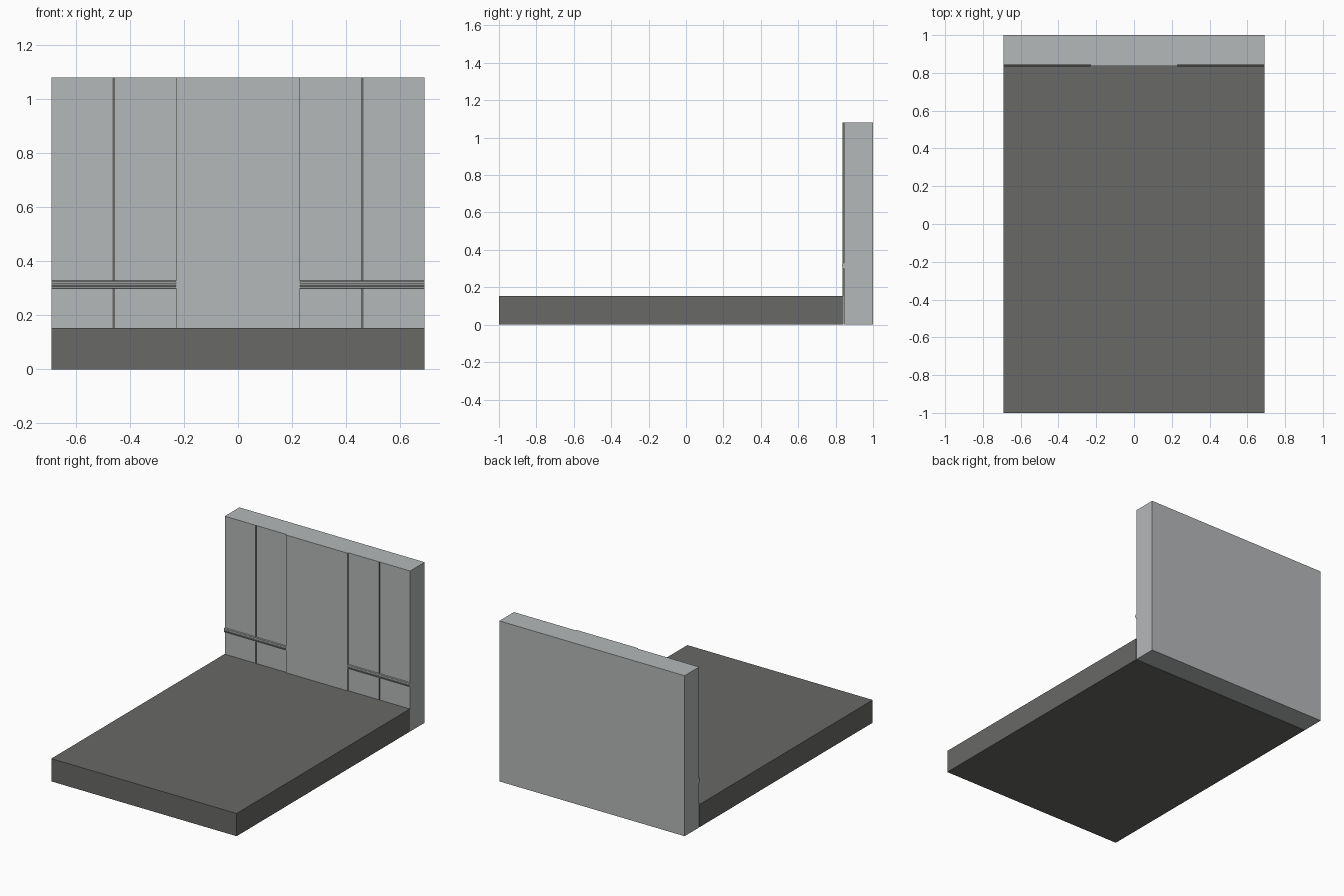
import bpy, bmesh

if "Cube" in bpy.data.objects:
    bpy.data.objects.remove(bpy.data.objects["Cube"])

def material(name, rgb):
    m = bpy.data.materials.new(name)
    m.diffuse_color = (*rgb, 1)
    m.use_nodes = True
    m.node_tree.nodes["Principled BSDF"].inputs["Base Color"].default_value = m.diffuse_color
    return m

light = material("light grey", (0.46, 0.48, 0.485))
dark = material("dark grey", (0.14, 0.14, 0.135))

def finish(name, bm, mat):
    bmesh.ops.recalc_face_normals(bm, faces=bm.faces)
    me = bpy.data.meshes.new(name)
    bm.to_mesh(me)
    bm.free()
    me.materials.append(mat)
    ob = bpy.data.objects.new(name, me)
    bpy.context.collection.objects.link(ob)
    return ob

def box(name, lo, hi, mat):
    bm = bmesh.new()
    bmesh.ops.create_cube(bm, size=1)
    for v in bm.verts:
        v.co = [lo[i] if v.co[i] < 0 else hi[i] for i in range(3)]
    return finish(name, bm, mat)

def extrude_x(name, profile, x0, x1, mat):
    # Sweep a (y, z) outline along x
    bm = bmesh.new()
    face = bm.faces.new([bm.verts.new((x0, y, z)) for y, z in profile])
    ext = bmesh.ops.extrude_face_region(bm, geom=[face])
    for g in ext["geom"]:
        if isinstance(g, bmesh.types.BMVert):
            g.co.x = x1
    return finish(name, bm, mat)

W, FRONT, TOP, FLOOR = 0.69, 0.845, 1.08, 0.153

# Floor slab and back wall
box("floor_slab", (-W, -1, 0), (W, 0.842, FLOOR), dark)
box("back_wall", (-W, FRONT, 0), (W, 1, TOP), light)

# Raised centre panel
box("centre_panel", (-0.23, 0.837, FLOOR), (0.23, FRONT, TOP), light)

# Moulded rails and dark panel seams on both sides
rail = [(FRONT, 0.300), (0.838, 0.302), (0.838, 0.308), (0.834, 0.313),
        (0.834, 0.319), (0.838, 0.324), (0.838, 0.328), (FRONT, 0.330)]
for side, s in (("left", -1), ("right", 1)):
    extrude_x(side + "_rail", rail, s * 0.23, s * W, light)
    box(side + "_seam", (s * 0.46 - 0.005, FRONT - 0.002, FLOOR),
        (s * 0.46 + 0.005, FRONT, TOP), dark)
